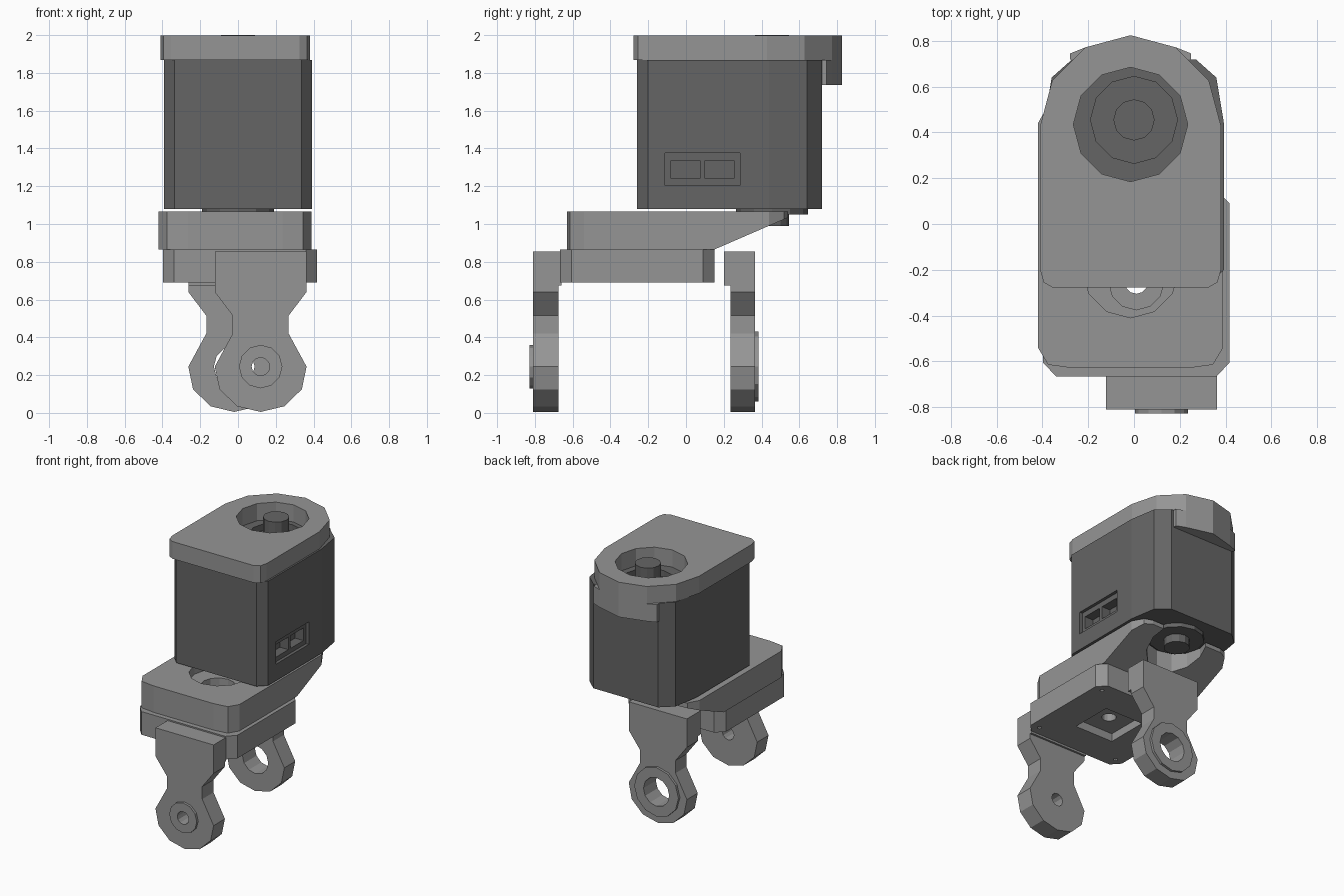
import bpy, bmesh
from math import cos, sin, pi
from mathutils import Vector

cube = bpy.data.objects.get("Cube")
if cube:
    bpy.data.objects.remove(cube)


def material(name, value):
    m = bpy.data.materials.new(name)
    m.use_nodes = True
    colour = (value, value, value, 1)
    m.diffuse_color = colour
    m.node_tree.nodes["Principled BSDF"].inputs["Base Color"].default_value = colour
    return m


LIGHT = material("light grey", 0.30)
DARK = material("dark grey", 0.13)
ORDER = {"x": lambda a, b, h: (h, a, b), "y": lambda a, b, h: (a, h, b), "z": lambda a, b, h: (a, b, h)}


def prism(name, points, axis, low, high, mat):
    """Extrude a 2D outline along an axis."""
    bm = bmesh.new()
    face = bm.faces.new([bm.verts.new(ORDER[axis](a, b, low)) for a, b in points])
    grown = bmesh.ops.extrude_face_region(bm, geom=[face])["geom"]
    shift = Vector(ORDER[axis](0, 0, high - low))
    bmesh.ops.translate(bm, vec=shift, verts=[g for g in grown if isinstance(g, bmesh.types.BMVert)])
    bmesh.ops.recalc_face_normals(bm, faces=bm.faces)
    mesh = bpy.data.meshes.new(name)
    bm.to_mesh(mesh)
    bm.free()
    mesh.materials.append(mat)
    obj = bpy.data.objects.new(name, mesh)
    bpy.context.collection.objects.link(obj)
    return obj


def circle(a, b, r, sides=12):
    return [(a + r * cos(2 * pi * i / sides), b + r * sin(2 * pi * i / sides)) for i in range(sides)]


def rect(a0, a1, b0, b1):
    return [(a0, b0), (a1, b0), (a1, b1), (a0, b1)]


def mirrored(centre, half):
    """Complete a right-hand half outline about a vertical centre line."""
    right = [(centre + a, b) for a, b in half]
    left = [(centre - a, b) for a, b in reversed(half) if a > 0]
    return right + left


def cut(obj, points, axis, low, high):
    """Subtract a prism from a part."""
    tool = prism("cutter", points, axis, low, high, obj.data.materials[0])
    tool.hide_render = True
    mod = obj.modifiers.new("cut", "BOOLEAN")
    mod.operation, mod.solver, mod.object = "DIFFERENCE", "EXACT", tool
    bpy.context.view_layer.objects.active = obj
    bpy.ops.object.modifier_apply(modifier=mod.name)
    bpy.data.objects.remove(tool)


SHAFT = (0, 0.455)
OFF = -0.015

# Motor body with a recessed two-socket connector and a bearing recess on top
body = prism("motor_body", mirrored(0, [(0.335, -0.26), (0.393, -0.2), (0.393, 0.44), (0.36, 0.64), (0.27, 0.72)]),
             "z", 1.08, 1.868, DARK)
cut(body, rect(-0.11, 0.285, 1.205, 1.375), "x", 0.37, 0.5)
for y in (-0.08, 0.1):
    cut(body, rect(y, y + 0.153, 1.24, 1.335), "x", 0.3, 0.5)
cut(body, circle(*SHAFT, 0.19), "z", 1.82, 1.95)

# Output shaft and lower hub
prism("top_shaft", circle(*SHAFT, 0.09), "z", 1.8, 2.0, DARK)
prism("lower_hub", circle(*SHAFT, 0.19), "z", 1.05, 1.08, DARK)
prism("lower_shaft", circle(*SHAFT, 0.09), "z", 0.99, 1.06, DARK)

# Motor cap with a rounded back, a shaft well and a lip hanging behind the body
arc = [(0.395 * sin(a * pi / 6), 0.43 + 0.395 * cos(a * pi / 6)) for a in (3, 2, 1, 0)]
cap = prism("motor_cap", mirrored(OFF, [(0.34, -0.278), (0.38, -0.255), (0.395, -0.2)] + arc),
            "z", 1.868, 1.998, LIGHT)
cut(cap, circle(OFF, 0.435, 0.25), "z", 1.8, 2.1)
lip = prism("cap_lip", mirrored(OFF, [(0.265, 0.72), (0.265, 0.745), arc[2], arc[3]]), "z", 1.735, 1.868, LIGHT)

# Upper bracket: sloped tail, open bore around the hub and a stepped well
bracket = prism("upper_bracket", mirrored(OFF, [(0.25, -0.63), (0.36, -0.615), (0.405, -0.54), (0.405, 0.44),
                                                (0.36, 0.52), (0.3, 0.54)]), "z", 0.865, 1.065, LIGHT)
cut(bracket, [(0.15, 0.865), (0.75, 1.125), (0.75, 0.7), (0.15, 0.7)], "x", -1, 1)
cut(bracket, circle(*SHAFT, 0.21), "z", 0.7, 1.2)
cut(bracket, circle(OFF, -0.2, 0.21), "z", 1.0, 1.2)
cut(bracket, circle(0.01, -0.255, 0.12), "z", 0.92, 1.2)
cut(bracket, circle(0.01, -0.255, 0.05), "z", 0.7, 1.2)

# Base plate: square pocket, through hole and corner screw holes
plate = prism("base_plate", mirrored(0.01, [(0.35, -0.667), (0.408, -0.605), (0.408, 0.09), (0.35, 0.15)]),
              "z", 0.69, 0.865, LIGHT)
cut(plate, rect(-0.15, 0.17, -0.415, -0.095), "z", 0.6, 0.75)
cut(plate, circle(0.01, -0.255, 0.05), "z", 0.6, 1)
for x in (-0.33, 0.35):
    for y in (-0.59, 0.075):
        cut(plate, circle(x, y, 0.015, 8), "z", 0.6, 0.74)

# Clevis legs: waisted plates ending in a round eye with a raised boss
LEG = [(0, 0.005), (0.125, 0.035), (0.218, 0.125), (0.243, 0.245), (0.148, 0.42), (0.148, 0.515),
       (0.243, 0.64), (0.243, 0.855)]


def leg(side, x, y0, y1, boss, b0, b1, hole):
    plate = prism(side + "_leg", mirrored(x, LEG), "y", y0, y1, LIGHT)
    ring = prism(side + "_leg_boss", circle(x, 0.245, boss), "y", b0, b1, LIGHT)
    for part in (plate, ring):
        cut(part, circle(x, 0.245, hole), "y", -2, 2)


leg("front", 0.12, -0.81, -0.675, 0.115, -0.828, -0.81, 0.048)
leg("rear", -0.02, 0.235, 0.365, 0.185, 0.365, 0.383, 0.108)
prism("front_leg_foot", rect(-0.123, 0.363, 0.675, 0.855), "y", -0.675, -0.66, LIGHT)
prism("rear_leg_foot", rect(-0.263, 0.223, 0.675, 0.855), "y", 0.2, 0.235, LIGHT)
